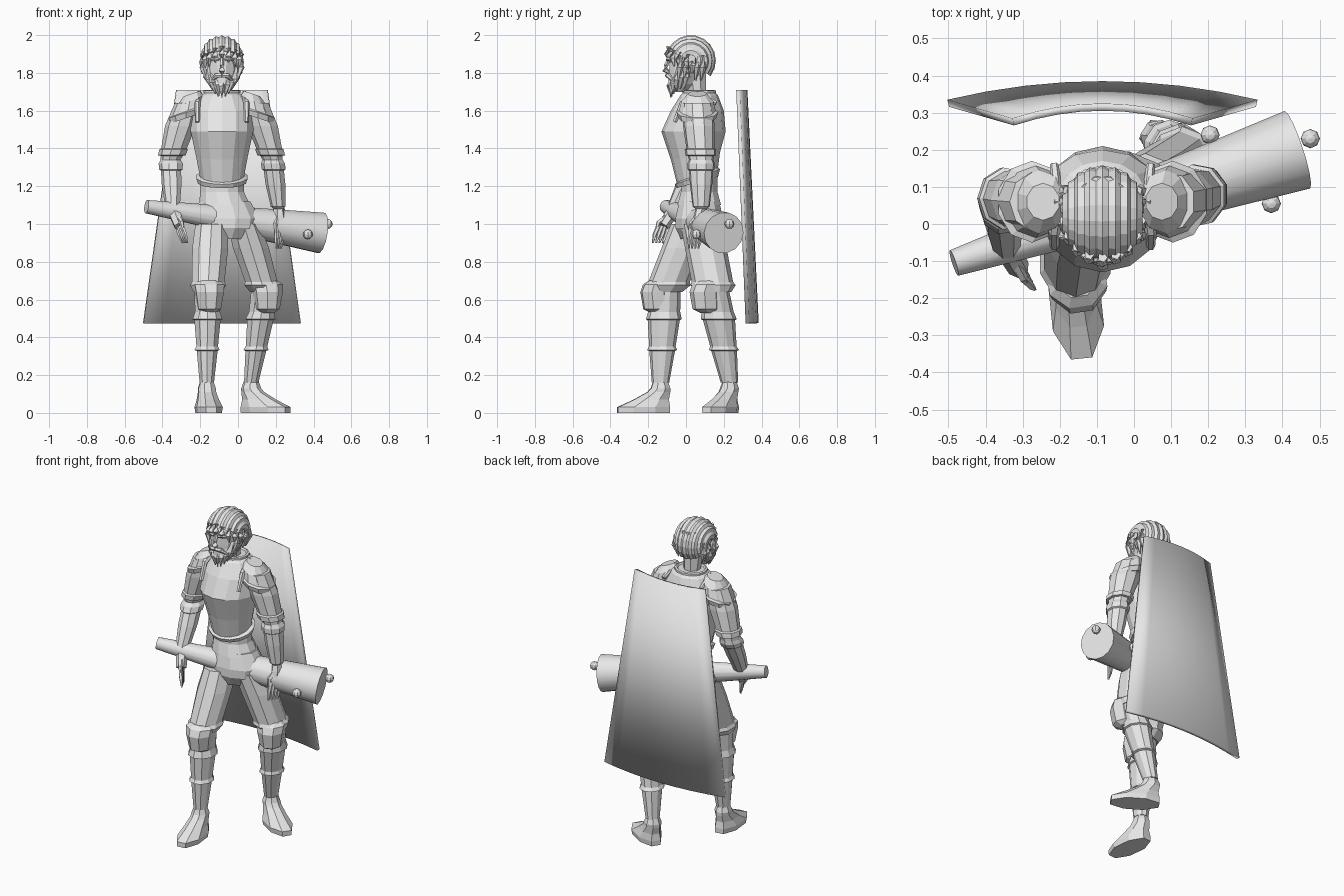
import bpy, bmesh, math
from mathutils import Vector

if "Cube" in bpy.data.objects:
    bpy.data.objects.remove(bpy.data.objects["Cube"])

CM = 0.01          # part sizes are written in hundredths
MID = -8.5         # centre line of the body

gray = bpy.data.materials.new("plain_gray")
gray.use_nodes = True
gray.diffuse_color = (0.8, 0.8, 0.8, 1)
gray.node_tree.nodes["Principled BSDF"].inputs["Base Color"].default_value = (0.8, 0.8, 0.8, 1)


def finish(name, bm, smooth=False):
    bmesh.ops.recalc_face_normals(bm, faces=bm.faces)
    mesh = bpy.data.meshes.new(name)
    bm.to_mesh(mesh)
    bm.free()
    obj = bpy.data.objects.new(name, mesh)
    bpy.context.collection.objects.link(obj)
    mesh.materials.append(gray)
    if smooth:
        bpy.ops.object.select_all(action="DESELECT")
        obj.select_set(True)
        bpy.context.view_layer.objects.active = obj
        bpy.ops.object.shade_smooth_by_angle(angle=math.radians(40))
    return obj


def skin(bm, loops):
    """Bridge rings of equal length and cap both ends."""
    loops = [[bm.verts.new(p) for p in loop] for loop in loops]
    for low, high in zip(loops, loops[1:]):
        for i in range(len(low)):
            j = (i + 1) % len(low)
            bm.faces.new((low[i], low[j], high[j], high[i]))
    bm.faces.new(loops[0][::-1])
    bm.faces.new(loops[-1])


def loft(name, rings, sides=10):
    """Level rings: x, y, z, rx, ry and optional slopes towards front and side."""
    loops = []
    for x, y, z, rx, ry, *slope in rings:
        front, side = (slope + [0, 0])[:2]
        loop = []
        for i in range(sides):
            a = math.tau * (i + 0.5) / sides
            c, s = math.cos(a), math.sin(a)
            loop.append(Vector((x + rx * c, y + ry * s, z + front * s + side * c)) * CM)
        loops.append(loop)
    bm = bmesh.new()
    skin(bm, loops)
    return finish(name, bm)


def add_tube(bm, path, radii, sides):
    points = [Vector(p) * CM for p in path]
    loops = []
    for k, p in enumerate(points):
        along = points[min(k + 1, len(points) - 1)] - points[max(k - 1, 0)]
        turn = along.to_track_quat("Z", "Y")
        loops.append([p + turn @ Vector((math.cos(math.tau * i / sides),
                                         math.sin(math.tau * i / sides), 0)) * (radii[k] * CM)
                      for i in range(sides)])
    skin(bm, loops)


def tubes(name, parts, sides=6, smooth=False):
    bm = bmesh.new()
    for path, radii in parts:
        add_tube(bm, path, radii, sides)
    return finish(name, bm, smooth)


def segment(name, start, end, profile, sides=10):
    """Limb piece between two joints; profile holds fraction, rx, ry."""
    a, b = Vector(start), Vector(end)
    return loft(name, [(*a.lerp(b, t), rx, ry) for t, rx, ry in profile], sides)


# Torso: breastplate with rim, belly and flared tunic
loft("breastplate", [(MID, 6, 122, 13, 11, 3), (MID, 6, 125, 14, 12, 4),
                     (MID, 6, 126, 12, 11, 4), (MID, 5, 136, 14, 13, 2),
                     (MID, 4, 149, 17, 17), (MID, 6, 160, 17, 14),
                     (MID, 7, 168, 12, 10), (MID, 7, 170, 8, 8)], 14)
loft("belly", [(MID, 7, 130, 12, 10), (MID, 7, 117, 12, 10), (-7, 7, 110, 14, 12)], 12)
loft("tunic", [(-7, 7, 112, 14, 11), (-6, 7, 103, 18, 13), (-6, 7, 98, 17, 13),
               (-6, 6, 92, 10, 9)], 12)
loft("neck", [(MID, 7, 166, 7, 7), (MID, 6, 170, 5, 5), (MID, 5, 180, 6, 6)], 8)
tubes("collar", [([(MID + 9 * math.cos(a), 7 + 8 * math.sin(a), 170) for a in
                   [math.tau * i / 12 for i in range(13)]], [1] * 13)], 5)

# Legs: armoured thigh, knee cop, greaves and shoe
THIGH = [(0, 9, 11), (0.35, 10, 11), (0.85, 9, 11), (0.9, 10, 12), (1, 8, 9)]
SHIN = [(0, 7.5, 8), (0.22, 7, 8.5), (0.3, 8.3, 9.5), (0.31, 7.3, 8.5), (0.6, 6, 7),
        (0.64, 7, 8), (0.65, 5.8, 6.8), (1, 4, 4.6)]
LEGS = {"right": ((-14, 3, 100), (-16, -11, 64), (-16.5, -13.5, 16), 6, 0.15),
        "left": ((3, 8, 100), (14, 15, 64), (7, 23, 16), 58, 0.35)}
for side, (hip, knee, ankle, toe_turn, knee_turn) in LEGS.items():
    segment(side + "_thigh", hip, knee, THIGH)
    segment(side + "_greave", knee, ankle, SHIN)
    cop = loft(side + "_knee_cop", [(0, -3, -11, 4, 5), (0, -4, -9, 6.5, 8), (0, -5, 0, 8, 8.5),
                                    (0, -4, 4, 8.5, 8), (0, -3, 6, 6, 6)], 8)
    cop.location = Vector(knee) * CM
    cop.rotation_euler.z = knee_turn
    shoe = loft(side + "_shoe", [(0, -9, 0, 7, 15), (0, -9, 3, 7.5, 15), (0, -5, 7, 6, 10),
                                 (0, -1, 11, 5, 6.5), (0, 0, 13, 5, 5.5), (0, 0, 17, 3.5, 4)], 8)
    shoe.location = (ankle[0] * CM, ankle[1] * CM, 0)
    shoe.rotation_euler.z = math.radians(toe_turn)

# Arms: sleeve, elbow cuff, bracer and hand
SLEEVE = [(0, 7, 8), (0.4, 8.5, 8.5), (0.8, 7, 7.5), (0.82, 7.8, 8.5), (0.92, 7.5, 8.3),
          (0.93, 6, 7), (1, 5.5, 6.5)]
BRACER = [(0, 5.5, 6.5), (0.08, 6.6, 7.5), (0.2, 6.4, 7.3), (0.22, 5.5, 6.5),
          (0.5, 5.4, 6), (0.95, 4, 4.6), (1, 2.5, 3)]
ARMS = {"right": (-1, (-35.5, 7, 134), (-34.5, -6, 108), (-31, -12, 99), (-28, -15, 90)),
        "left": (1, (18.5, 8, 134), (21.5, 8, 108), (22, 6, 98), (21.5, 4, 87))}
for side, (sign, elbow, wrist, knuckle, tip) in ARMS.items():
    segment(side + "_sleeve", (MID + sign * 18, 6, 164), elbow, SLEEVE, 9)
    segment(side + "_bracer", elbow, wrist, BRACER, 9)
    w, k, t = Vector(wrist), Vector(knuckle), Vector(tip)
    spread = Vector((0.5 * sign, 1, 0)) * 1.7
    tubes(side + "_palm", [([w + Vector((0, 0, 2)), w.lerp(k, 0.4), k], [2.4, 3.3, 3])])
    fingers = [([k + spread * f, k.lerp(t, 0.5) + spread * f * 1.2, t + spread * f],
                [1.2, 1.1, 0.5]) for f in (-1.5, -0.5, 0.5, 1.5)]
    fingers.append(([w.lerp(k, 0.2), w.lerp(k, 0.8) - spread * 2.2,
                     k - spread * 2.4 - Vector((0, 0, 3))], [1.5, 1.3, 0.6]))
    tubes(side + "_fingers", fingers, 5)
    # Pauldron slopes down away from the neck and has a raised rim
    px = MID + sign * 18
    loft(side + "_pauldron", [(px + sign, 6, 156, 9, 10, 0, -3 * sign),
                              (px + sign, 6, 159, 9.5, 11, 0, -3 * sign),
                              (px, 6, 160, 8.5, 9.7, 0, -3 * sign),
                              (px - sign, 6, 165, 7.5, 8.5, 0, -3 * sign),
                              (px - 2 * sign, 6, 169, 4.5, 5, 0, -1.5 * sign)], 10)
    tubes(side + "_chest_strap", [([(MID + sign * 13, -6, 154), (MID + sign * 13, -2, 164),
                                    (MID + sign * 12, 6, 169), (MID + sign * 13, 16, 164)],
                                   [1.2, 1.6, 1.6, 1.2])])

# Head with face
loft("head", [(MID, -4, 170, 3.5, 4), (MID, -2, 174, 6.5, 7.5), (MID, 1, 181, 8.5, 10.3),
              (MID, 1.5, 186, 9, 10.5), (MID, 2, 190, 9.2, 11.5), (MID, 3, 195, 8, 10)], 12)
tubes("nose", [([(MID, -9, 188), (MID, -10.5, 184), (MID, -11, 181.5), (MID, -9, 180)],
                [0.8, 1.2, 1.7, 0.8])], 5)
for name, path, radii in [
        ("brow", [(1.5, -9.8, 187), (4, -9.5, 187.6), (7, -6.5, 186.5)], [0.8, 1, 0.6]),
        ("moustache", [(0, -10, 178.7), (3, -9.4, 178.5), (6, -6.5, 175.5)], [1.2, 1.4, 0.6]),
        ("ear", [(9, 3, 186), (9.7, 4, 184), (8.8, 3, 180)], [0.9, 1.8, 0.8])]:
    tubes(name + "s", [([(MID + s * x, y, z) for x, y, z in path], radii) for s in (-1, 1)])

# Beard: a fan of locks hanging round the jaw
locks = []
for i in range(-5, 6):
    a = i * math.radians(19)
    c, s = math.cos(a), math.sin(a)
    drop = 5 * s * s
    locks.append(([(MID + 8 * s, -8 * c + 1, 176 + 2 * drop),
                   (MID + 8 * s, -8 * c - 0.5, 173 + drop),
                   (MID + 5.5 * s, -6.5 * c - 1.5, 167 + drop)], [1.5, 2, 0.4]))
tubes("beard", locks, 5)

# Hair: ridged cap combed from the forehead to the nape
bm = bmesh.new()
RIDGES, STEPS = 9, 10
rows = []
for v in range(STEPS + 1):
    a = math.radians(24 + 194 * v / STEPS)
    row = []
    for u in range(RIDGES * 2 + 1):
        b = math.radians(-82 + 164 * u / (RIDGES * 2))
        bump = 1 if u % 2 else 0.94
        reach = math.cos(b) ** 0.75 * bump
        row.append(bm.verts.new(Vector((MID + 11.3 * bump * math.sin(b),
                                        2.5 - 13.3 * reach * math.cos(a),
                                        186.5 + 13.5 * reach * math.sin(a))) * CM))
    rows.append(row)
for r, s in zip(rows, rows[1:]):
    for i in range(RIDGES * 2):
        bm.faces.new((r[i], r[i + 1], s[i + 1], s[i]))
bm.faces.new(rows[0][::-1])
bm.faces.new(rows[-1])
finish("hair", bm)
fringe = []
for i in range(-4, 5):
    a = i * math.radians(20)
    x, y = MID + 10.5 * math.sin(a), 2 - 12 * math.cos(a)
    fringe.append(([(x, y + 1, 194 - abs(i)), (x, y, 190 - abs(i)),
                    (x, y + 1, 187.5 - 2 * abs(i))], [1.4, 1.7, 0.4]))
for s in (-1, 1):
    for y in (-3, 0, 6, 9):
        fringe.append(([(MID + s * 9.5, y, 189), (MID + s * 10.2, y, 183),
                        (MID + s * 8, y - 1, 176)], [1.3, 1.8, 0.4]))
tubes("hair_locks", fringe, 5)

# Tapered club carried at the hips, with knobs round its thick end
tubes("club", [([(-48.5, -10.5, 109.2), (44, 20, 95.3)], [3.6, 11])], 14, True)
for i, spot in enumerate([(47.5, 23, 100), (37, 5.5, 94.5), (20.5, 24, 98)]):
    bm = bmesh.new()
    bmesh.ops.create_uvsphere(bm, u_segments=8, v_segments=6, radius=0.026)
    finish(f"club_knob_{i + 1}", bm).location = Vector(spot) * CM

# Curved shield on the back, wider at the foot
bm = bmesh.new()
COLS = 8
edges = []
for half, z, y, sag in ((41.8, 47.5, 33.5, 5), (24.3, 171, 28.5, 4)):
    edges.append([bm.verts.new(Vector((MID + half * t, y + sag * (1 - t * t), z)) * CM)
                  for t in [2 * i / COLS - 1 for i in range(COLS + 1)]])
low, high = edges
for i in range(COLS):
    bm.faces.new((low[i], high[i], high[i + 1], low[i + 1]))
shield = finish("shield", bm, True)
plate = shield.modifiers.new("thickness", "SOLIDIFY")
plate.thickness = 0.02
plate.offset = -1 if shield.data.polygons[0].normal.y > 0 else 1
